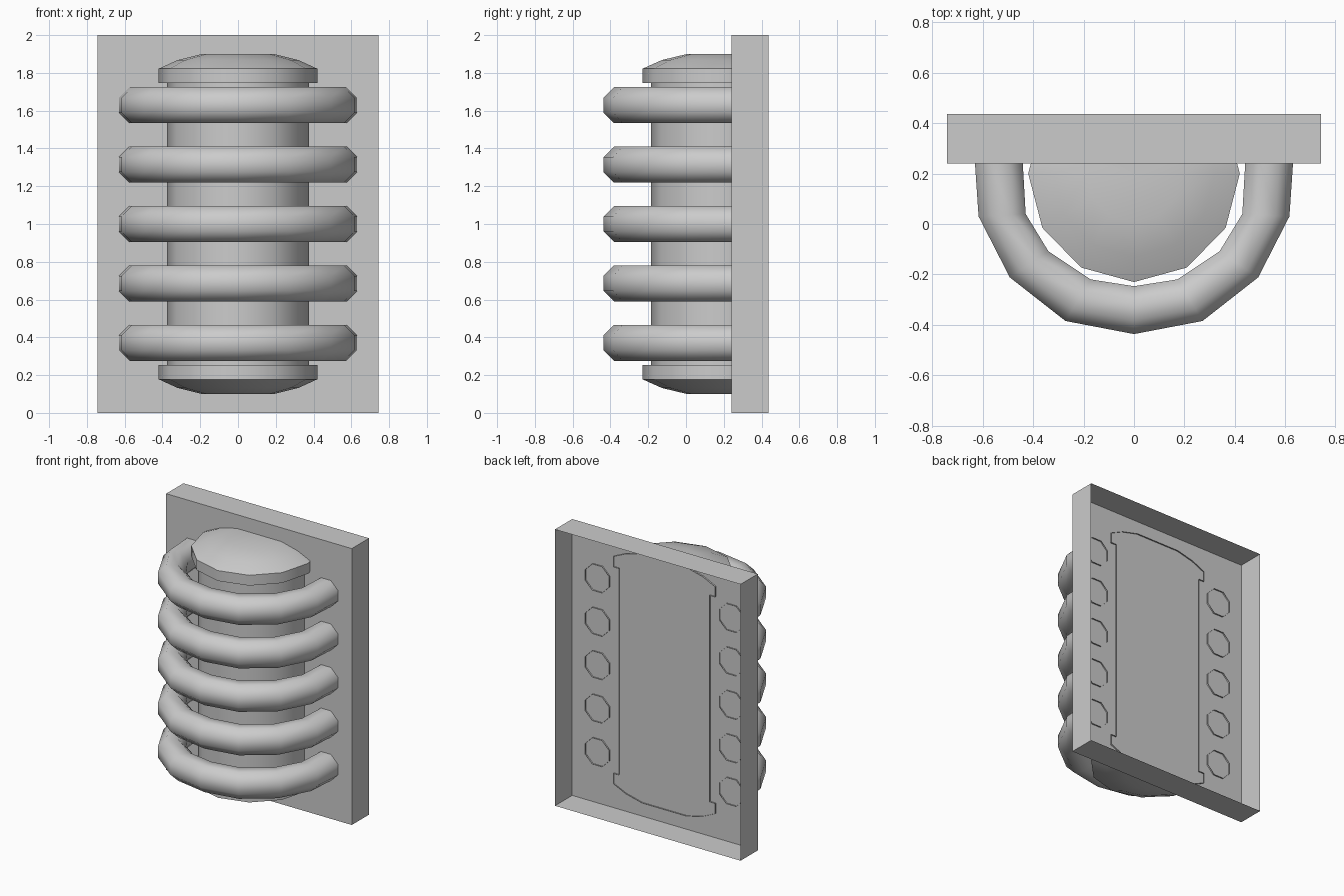
import bpy, bmesh, math
from mathutils import Vector

if "Cube" in bpy.data.objects:
    bpy.data.objects.remove(bpy.data.objects["Cube"])

BACK = 0.25      # open ends of the parts poke slightly through the plate
FRONT = 0.24     # front face of the plate


def finish(name, bm, smooth=None):
    bmesh.ops.recalc_face_normals(bm, faces=bm.faces[:])
    mesh = bpy.data.meshes.new(name)
    bm.to_mesh(mesh)
    bm.free()
    obj = bpy.data.objects.new(name, mesh)
    bpy.context.collection.objects.link(obj)
    if smooth:
        bpy.ops.object.select_all(action='DESELECT')
        obj.select_set(True)
        bpy.context.view_layer.objects.active = obj
        bpy.ops.object.shade_smooth_by_angle(angle=math.radians(smooth))
    return obj


# Back plate: shallow box left open at the rear
bm = bmesh.new()
bmesh.ops.create_cube(bm, size=1)
for v in bm.verts:
    v.co = Vector((v.co.x * 1.486, v.co.y * 0.197 + FRONT + 0.0985, v.co.z * 2 + 1))
rear = max(bm.faces, key=lambda f: f.calc_center_median().y)
bmesh.ops.delete(bm, geom=[rear], context='FACES_ONLY')
finish("back_plate", bm)

# Core: 12-sided lathed cylinder with domed caps, cut open at the plate
half = [(0, 1.9), (0.19, 1.9), (0.32, 1.868), (0.42, 1.822), (0.42, 1.747), (0.375, 1.747)]
profile = half + [(r, 2 - z) for r, z in reversed(half)]
bm = bmesh.new()
verts = [bm.verts.new((0, -r, z)) for r, z in profile]
edges = [bm.edges.new(p) for p in zip(verts, verts[1:])]
bmesh.ops.spin(bm, geom=verts + edges, cent=(0, 0, 0), axis=(0, 0, 1),
               angle=math.tau, steps=12, use_duplicate=False)
bmesh.ops.remove_doubles(bm, verts=bm.verts[:], dist=1e-4)
for v in bm.verts:
    v.co.y = v.co.y * 1.025 + 0.2
bmesh.ops.bisect_plane(bm, geom=bm.verts[:] + bm.edges[:] + bm.faces[:], dist=1e-5,
                       plane_co=(0, BACK, 0), plane_no=(0, 1, 0), clear_outer=True)
finish("core", bm, 35)

# Coils: octagonal tube swept along a U-shaped path (inner point, outer point)
path = [((0, -0.247), (0, -0.437)),
        ((0.172, -0.22), (0.272, -0.385)),
        ((0.34, -0.108), (0.493, -0.212)),
        ((0.43, 0.04), (0.617, 0.03)),
        ((0.442, BACK), (0.632, BACK))]
path = [tuple((-x, y) for x, y in pair) for pair in path[:0:-1]] + path
RADIUS = 0.095
octagon = [(math.cos(a) / math.cos(math.pi / 8), math.sin(a) / math.cos(math.pi / 8))
           for a in (math.pi / 8 + i * math.pi / 4 for i in range(8))]
for n in range(5):
    z = 0.371 + n * 0.3145
    bm = bmesh.new()
    rings = []
    for inner, outer in path:
        a, b = Vector(inner), Vector(outer)
        mid, arm = (a + b) / 2, (b - a) / 2
        rings.append([bm.verts.new((*(mid + arm * u), z + RADIUS * w)) for u, w in octagon])
    for r, s in zip(rings, rings[1:]):
        for i in range(8):
            j = (i + 1) % 8
            bm.faces.new((r[i], r[j], s[j], s[i]))
    finish(f"coil_{n + 1}", bm, 60)
